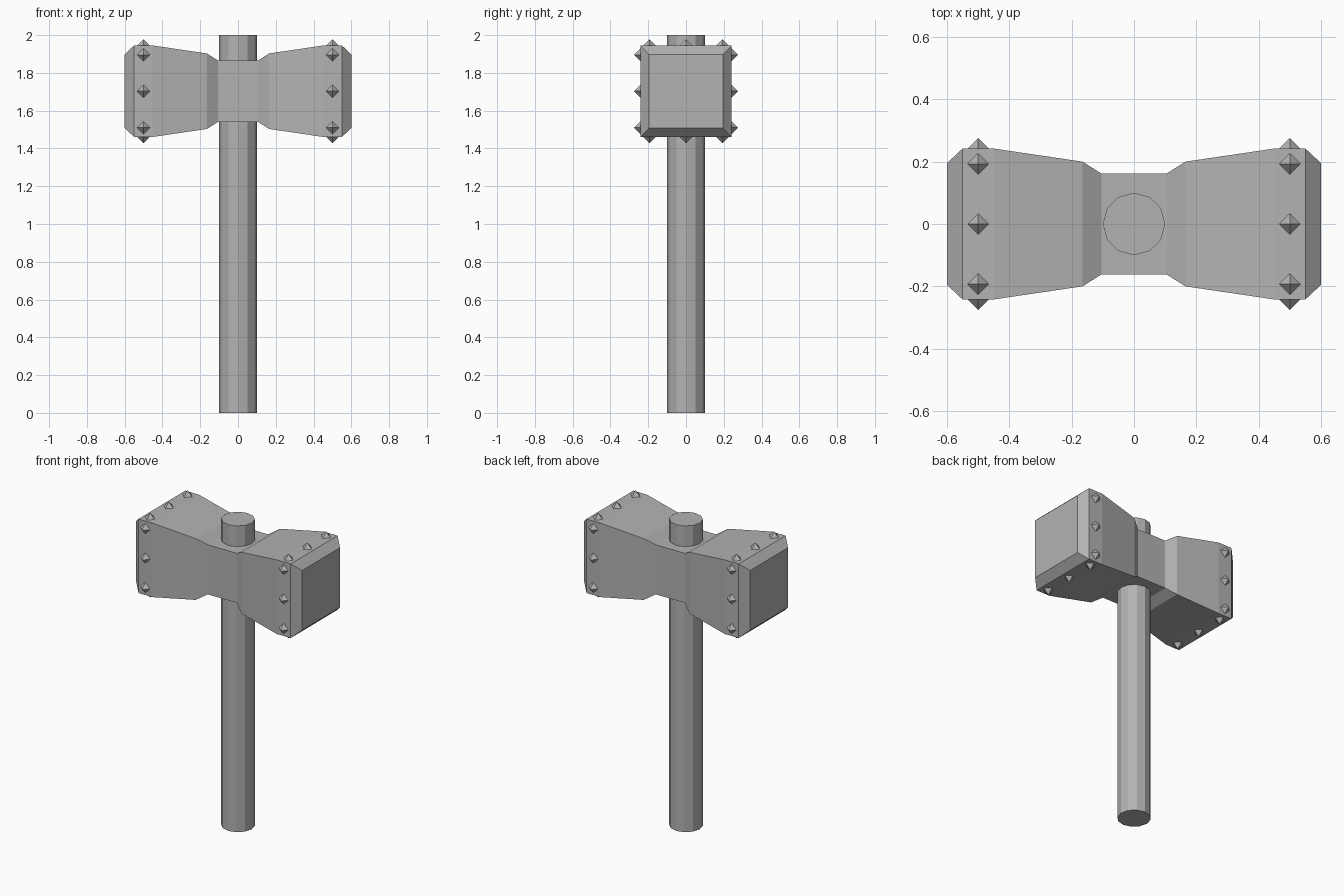
import bpy, bmesh, math
from mathutils import Matrix, Vector

old = bpy.data.objects.get("Cube")
if old:
    bpy.data.objects.remove(old, do_unlink=True)

HEAD_Z = 1.703

grey = bpy.data.materials.new("plain grey")
grey.use_nodes = True
grey.diffuse_color = (0.45, 0.45, 0.45, 1)
grey.node_tree.nodes["Principled BSDF"].inputs["Base Color"].default_value = (0.45, 0.45, 0.45, 1)


def finish(name, bm):
    bmesh.ops.recalc_face_normals(bm, faces=bm.faces)
    mesh = bpy.data.meshes.new(name)
    bm.to_mesh(mesh)
    bm.free()
    mesh.materials.append(grey)
    obj = bpy.data.objects.new(name, mesh)
    bpy.context.collection.objects.link(obj)
    return obj


# Handle: faceted shaft running through the head
bm = bmesh.new()
bmesh.ops.create_cone(bm, cap_ends=True, segments=12, radius1=0.1, radius2=0.1, depth=2,
                      matrix=Matrix.Translation((0, 0, 1)))
finish("handle", bm)

# Head: square sections lofted along x, mirrored about the handle
half = [(0.105, 0.162), (0.165, 0.2), (0.45, 0.242), (0.55, 0.242), (0.6, 0.195)]
stations = [(-x, r) for x, r in reversed(half)] + half
bm = bmesh.new()
rings = []
for x, r in stations:
    rings.append([bm.verts.new((x, sy * r, HEAD_Z + sz * r))
                  for sy, sz in ((-1, -1), (1, -1), (1, 1), (-1, 1))])
for a, b in zip(rings, rings[1:]):
    for i in range(4):
        j = (i + 1) % 4
        bm.faces.new((a[i], a[j], b[j], b[i]))
bm.faces.new(rings[0])
bm.faces.new(rings[-1])
finish("hammer_head", bm)

# Studs: three small pyramids on each of the four sides, at both ends
bm = bmesh.new()
for x in (-0.5, 0.5):
    for side in range(4):
        turn = Matrix.Rotation(side * math.pi / 2, 4, 'X')
        for offset in (-0.193, 0, 0.193):
            place = Matrix.Translation((x, offset, 0.242 + 0.017))
            bmesh.ops.create_cone(bm, cap_ends=True, segments=4, radius1=0.034, radius2=0,
                                  depth=0.034,
                                  matrix=Matrix.Translation((0, 0, HEAD_Z)) @ turn @ place)
finish("studs", bm)
